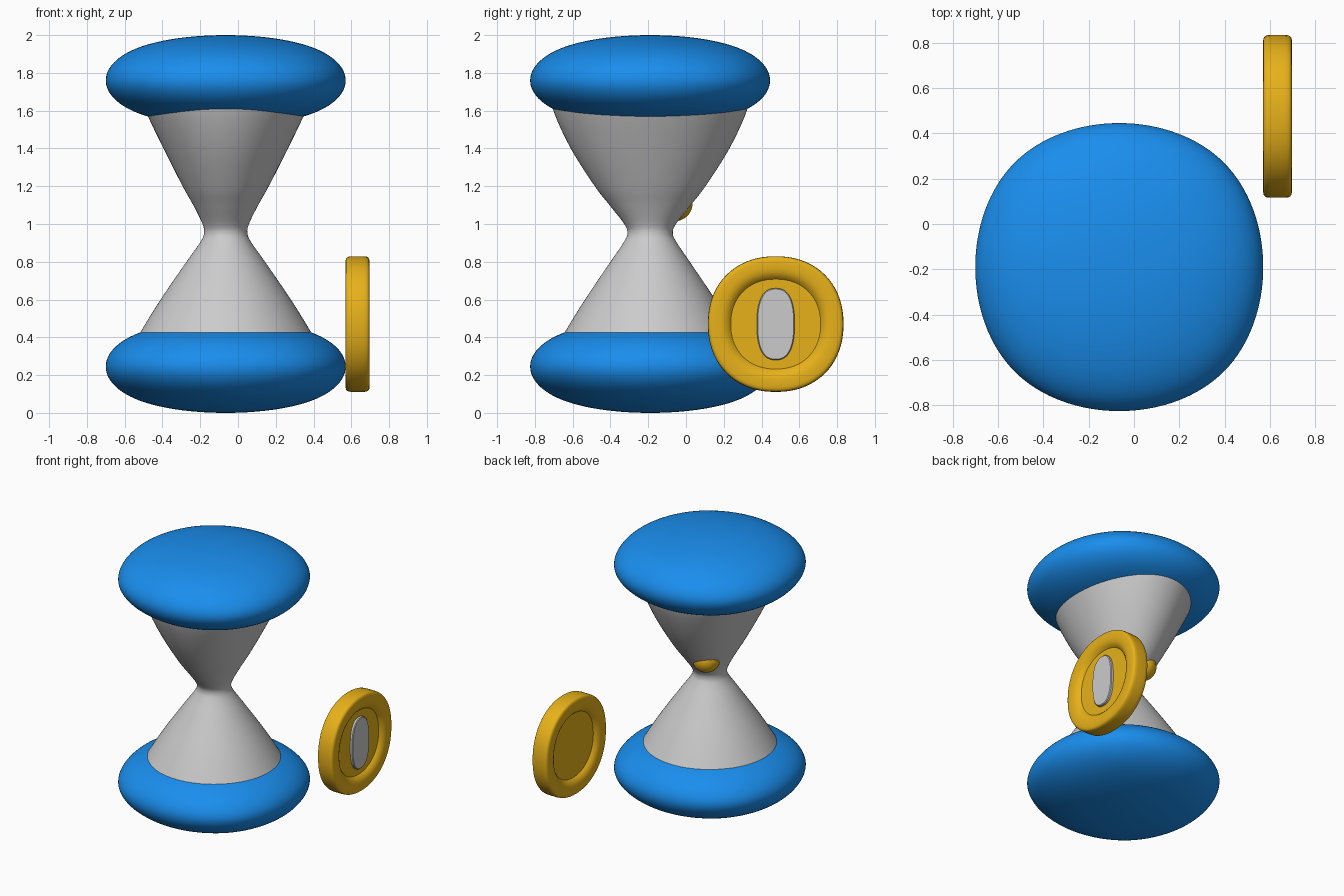
import bpy, bmesh, math

if "Cube" in bpy.data.objects:
    bpy.data.objects.remove(bpy.data.objects["Cube"])

AX, AY = -0.065, -0.19


def material(name, rgb):
    m = bpy.data.materials.new(name)
    m.diffuse_color = (*rgb, 1)
    m.use_nodes = True
    m.node_tree.nodes["Principled BSDF"].inputs["Base Color"].default_value = m.diffuse_color
    return m


blue = material("blue", (0.01, 0.27, 0.85))
gold = material("gold", (0.80, 0.44, 0.01))


def spow(v, p):
    return math.copysign(abs(v) ** p, v)


def finish(bm, name, loc, mat=None, rot=(0, 0, 0), angle=40):
    bmesh.ops.recalc_face_normals(bm, faces=bm.faces)
    me = bpy.data.meshes.new(name)
    bm.to_mesh(me)
    bm.free()
    ob = bpy.data.objects.new(name, me)
    bpy.context.collection.objects.link(ob)
    ob.location, ob.rotation_euler = loc, rot
    if mat:
        me.materials.append(mat)
    bpy.ops.object.select_all(action='DESELECT')
    ob.select_set(True)
    bpy.context.view_layer.objects.active = ob
    bpy.ops.object.shade_smooth_by_angle(angle=math.radians(angle))
    return ob


def loft(name, rings, loc, mat=None, n=2.0, rot=(0, 0, 0), seg=72):
    """Stack superellipse rings (height, rx, ry) and cap both ends."""
    bm = bmesh.new()
    loops = []
    for h, rx, ry in rings:
        ts = [2 * math.pi * i / seg for i in range(seg)]
        loops.append([bm.verts.new((rx * spow(math.cos(t), 2 / n),
                                    ry * spow(math.sin(t), 2 / n), h)) for t in ts])
    for a, b in zip(loops, loops[1:]):
        for i in range(seg):
            j = (i + 1) % seg
            bm.faces.new((a[i], a[j], b[j], b[i]))
    bm.faces.new(loops[0][::-1])
    bm.faces.new(loops[-1])
    return finish(bm, name, loc, mat, rot)


def smooth_path(pts, steps=6):
    """Catmull-Rom curve through the profile points."""
    p = [pts[0]] + pts + [pts[-1]]
    out = []
    for a, b, c, d in zip(p, p[1:], p[2:], p[3:]):
        for k in range(steps):
            t = k / steps
            out.append(tuple(0.5 * (2 * B + (C - A) * t + (2 * A - 5 * B + 4 * C - D) * t * t
                                    + (3 * B - A - 3 * C + D) * t ** 3)
                             for A, B, C, D in zip(a, b, c, d)))
    return out + [pts[-1]]


def soft_cap(name, z, half):
    """Subdivided cube squashed into a cushion."""
    bpy.ops.mesh.primitive_cube_add(size=2)
    ob = bpy.context.object
    ob.name = name
    mod = ob.modifiers.new("round", 'SUBSURF')
    mod.levels = mod.render_levels = 5
    bpy.ops.object.modifier_apply(modifier=mod.name)
    k = max(v.co.x for v in ob.data.vertices)
    for v in ob.data.vertices:
        v.co.x *= 0.635 / k
        v.co.y *= 0.635 / k
        v.co.z *= half / k
    ob.location = (AX, AY, z)
    ob.data.materials.append(blue)
    bpy.ops.object.shade_smooth()


# end caps
soft_cap("bottom_cap", 0.245, 0.245)
soft_cap("top_cap", 1.76, 0.24)

# waisted glass, deeper than wide in its upper half
glass = [(0.25, .555, .555), (0.43, .45, .45), (0.6, .345, .345), (0.8, .208, .21),
         (0.9, .137, .142), (0.95, .115, .12), (1.0, .123, .137), (1.1, .172, .215),
         (1.2, .228, .293), (1.4, .33, .42), (1.6, .425, .512), (1.75, .48, .54)]
loft("glass", smooth_path(glass), (AX, AY, 0))

# bead of sand poking through the back of the neck
bm = bmesh.new()
bmesh.ops.create_uvsphere(bm, u_segments=40, v_segments=20, radius=0.095)
finish(bm, "sand", (-0.125, -0.06, 1.11), gold)

# coin: rounded rim with a recessed face on each side
half = [(.032, .001), (.032, .238), (.040, .245), (.052, .258), (.060, .275), (.0635, .295),
        (.0635, .335), (.061, .346), (.056, .353), (.048, .357), (.03, .359)]
profile = half + [(-h, r) for h, r in reversed(half)]
loft("coin", [(h, r, r) for h, r in profile], (0.633, 0.475, 0.47), gold,
     n=2.17, rot=(0, math.pi / 2, 0))

# plain raised emblem on the coin's right face
loft("coin_emblem", [(0, .19, .10), (.02, .19, .10), (.025, .185, .095)],
     (0.66, 0.475, 0.47), n=2.5, rot=(0, math.pi / 2, 0))
